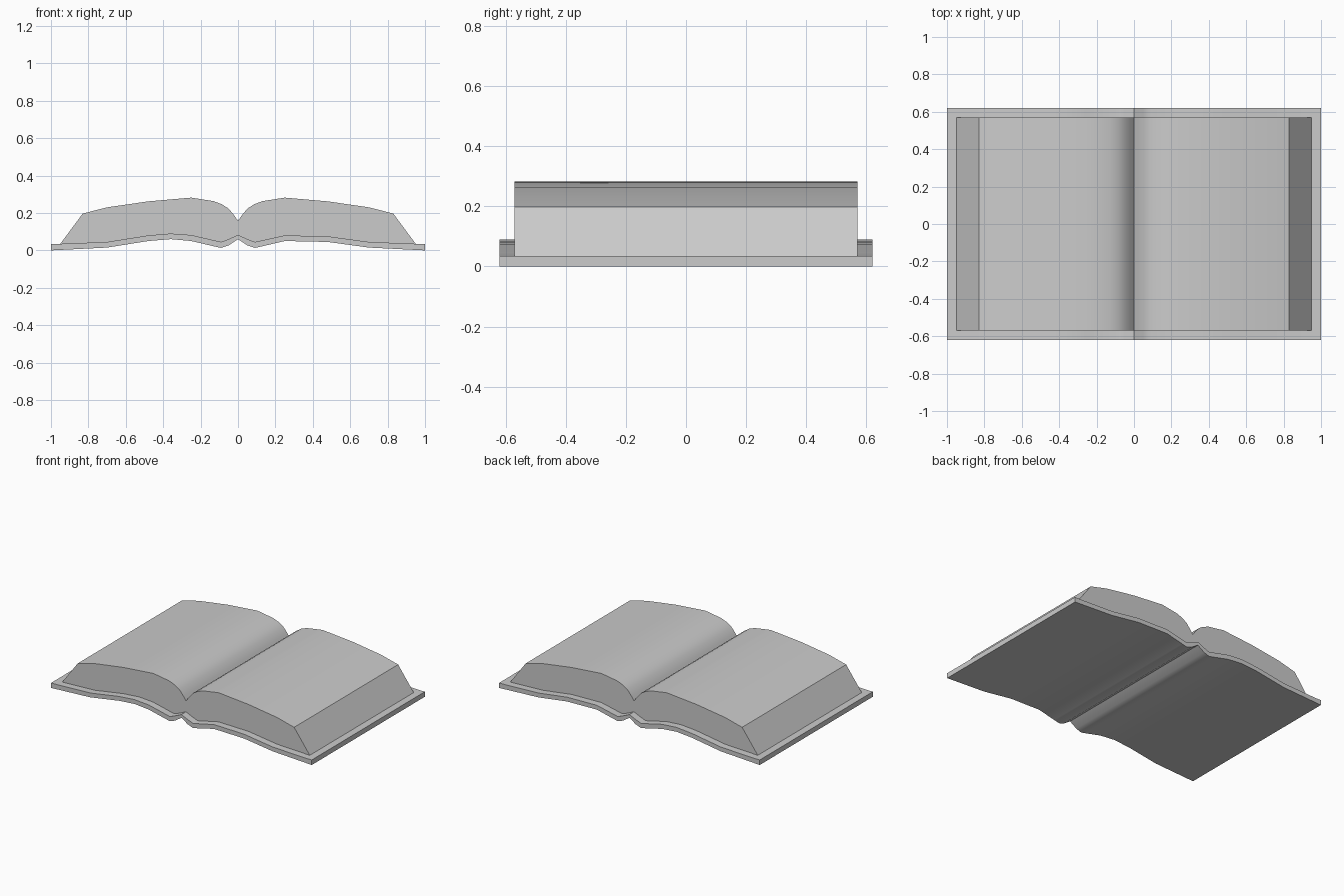
import bpy, bmesh

if "Cube" in bpy.data.objects:
    bpy.data.objects.remove(bpy.data.objects["Cube"])


def extrude_profile(name, profile, half_depth):
    """Close an XZ outline and extrude it along Y."""
    bm = bmesh.new()
    front = bm.faces.new([bm.verts.new((x, -half_depth, z)) for x, z in profile])
    res = bmesh.ops.extrude_face_region(bm, geom=[front], use_keep_orig=True)
    moved = [v for v in res["geom"] if isinstance(v, bmesh.types.BMVert)]
    bmesh.ops.translate(bm, verts=moved, vec=(0, 2 * half_depth, 0))
    bmesh.ops.recalc_face_normals(bm, faces=bm.faces[:])
    mesh = bpy.data.meshes.new(name)
    bm.to_mesh(mesh)
    bm.free()
    obj = bpy.data.objects.new(name, mesh)
    bpy.context.collection.objects.link(obj)
    bpy.ops.object.select_all(action='DESELECT')
    obj.select_set(True)
    bpy.context.view_layer.objects.active = obj
    bpy.ops.object.shade_smooth_by_angle(angle=0.6)
    return obj


def mirror_x(points):
    return [(-x, z) for x, z in reversed(points)]


# Cover: upper surface line and lower surface line, left edge to right edge
cover_top = [(-1, .035), (-.95, .035), (-.70, .045), (-.48, .08), (-.36, .09),
             (-.25, .082), (-.09, .045), (-.05, .06), (0, .083),
             (.05, .06), (.09, .045), (.25, .08), (.48, .075), (.70, .045),
             (.95, .035), (1, .035)]
cover_bottom = [(-1, 0), (-.70, .015), (-.48, .05), (-.36, .06), (-.25, .05),
                (-.13, .022), (-.09, .013), (-.05, .027), (0, .06),
                (.05, .027), (.09, .013), (.13, .022), (.25, .05), (.48, .045),
                (.70, .015), (1, 0)]
extrude_profile("cover", cover_top + cover_bottom[::-1], 0.62)

# Pages: two curved halves meeting in the gutter, resting on the cover
half = [(.02, .187), (.05, .223), (.085, .246), (.13, .263), (.25, .282),
        (.48, .262), (.70, .23), (.83, .197), (.95, .035)]
page_top = mirror_x(half) + [(0, .158)] + half
page_bottom = [(x, z - .008) for x, z in cover_top if abs(x) < .9]
extrude_profile("pages", page_top + page_bottom[::-1], 0.57)
